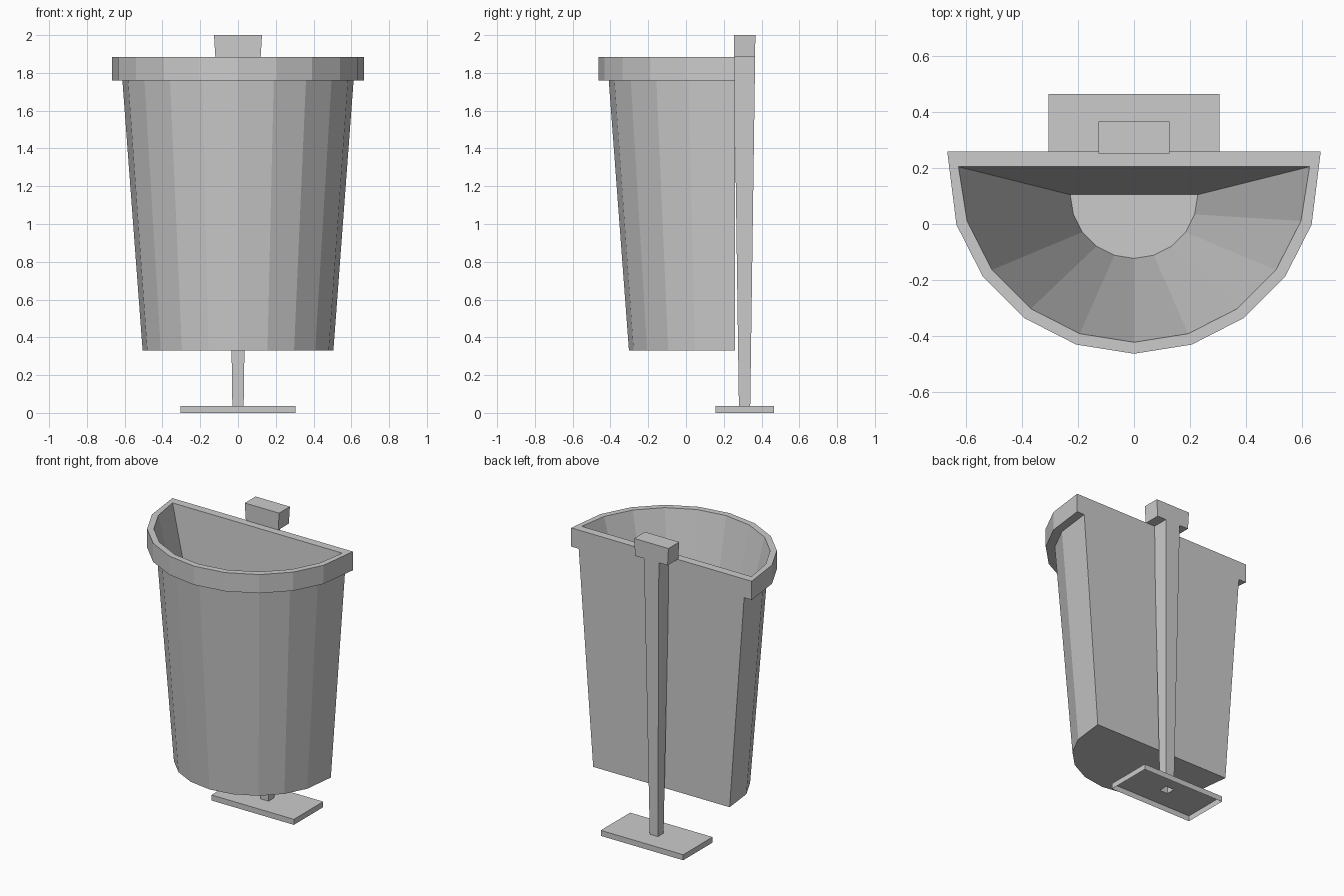
import bpy, math

if "Cube" in bpy.data.objects:
    bpy.data.objects.remove(bpy.data.objects["Cube"])


def loft(name, rings, cap_bottom=True, cap_top=True):
    """Skin a list of equal-length counter-clockwise rings."""
    n = len(rings[0])
    verts = [v for ring in rings for v in ring]
    faces = []
    for k in range(len(rings) - 1):
        a, b = k * n, (k + 1) * n
        for i in range(n):
            j = (i + 1) % n
            faces.append((a + i, a + j, b + j, b + i))
    if cap_bottom:
        faces.append(tuple(reversed(range(n))))
    if cap_top:
        faces.append(tuple(range(len(verts) - n, len(verts))))
    mesh = bpy.data.meshes.new(name)
    mesh.from_pydata(verts, [], faces)
    mesh.update()
    obj = bpy.data.objects.new(name, mesh)
    bpy.context.collection.objects.link(obj)
    return obj


def half_round(r, cy, back, z):
    """Half circle of ten segments, bulging to -y, with its corners at y = back."""
    pts = []
    for i in range(11):
        a = math.pi + math.pi * i / 10
        y = back if i in (0, 10) else cy + r * math.sin(a)
        pts.append((r * math.cos(a), y, z))
    return pts


def rect(hx, hy, z, cy=0.31):
    return [(-hx, cy - hy, z), (hx, cy - hy, z), (hx, cy + hy, z), (-hx, cy + hy, z)]


# Bin: tapered outside, projecting rim, funnel-shaped inside
loft("bin", [
    half_round(0.505, 0.203, 0.26, 0.33),
    half_round(0.612, 0.203, 0.26, 1.76),
    half_round(0.668, 0.204, 0.26, 1.76),
    half_round(0.668, 0.204, 0.26, 1.885),
    half_round(0.628, 0.205, 0.205, 1.885),
    half_round(0.228, 0.105, 0.105, 0.40),
])

# Stand: base plate open underneath, tapered hollow post, block on top
loft("stand", [
    rect(0.305, 0.155, 0.0),
    rect(0.305, 0.155, 0.037),
    rect(0.03, 0.03, 0.037),
    rect(0.055, 0.056, 1.885),
    rect(0.12, 0.056, 1.885),
    rect(0.127, 0.057, 2.0),
], cap_bottom=False)
